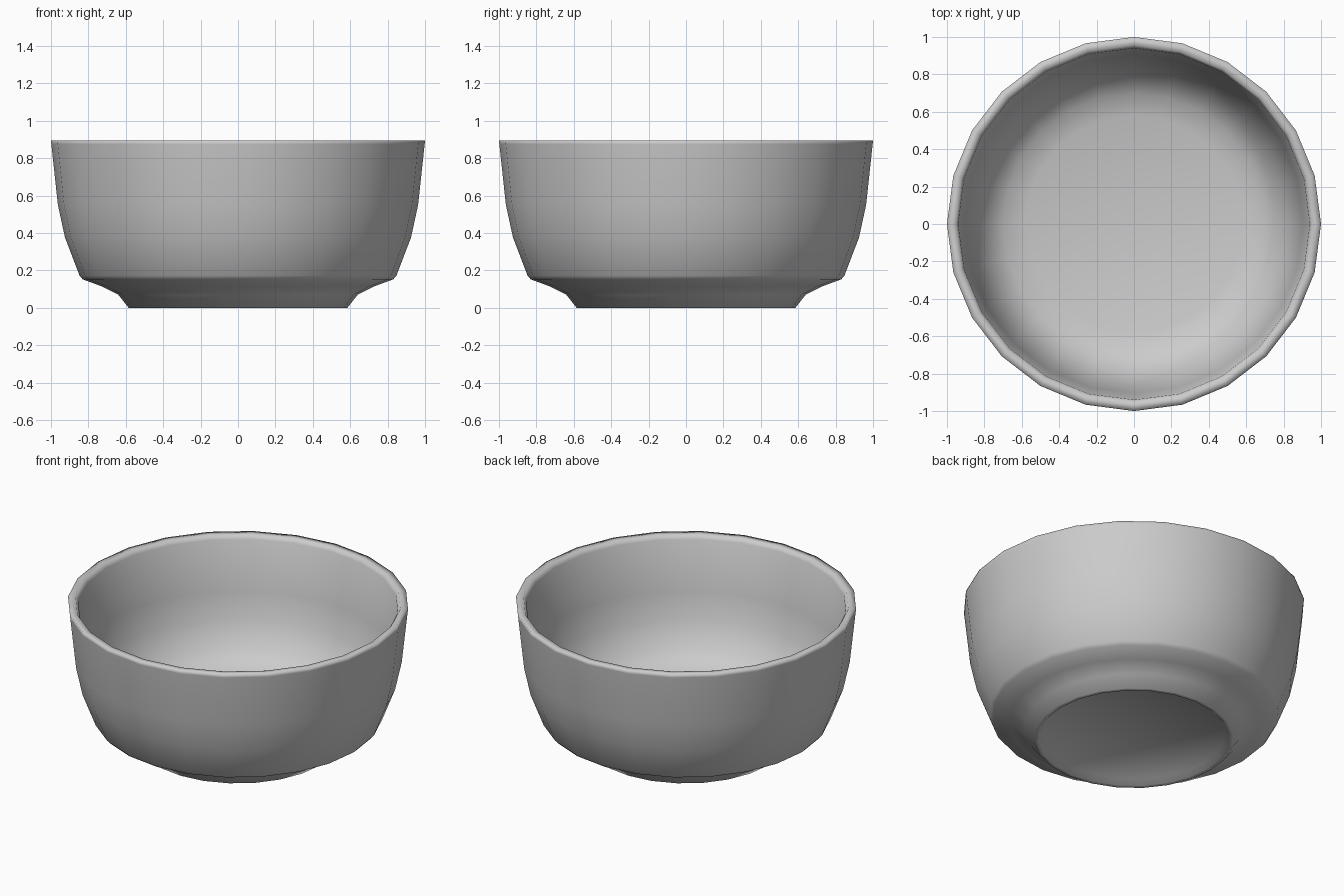
import bpy, bmesh, math

cube = bpy.data.objects.get("Cube")
if cube:
    bpy.data.objects.remove(cube, do_unlink=True)

SIDES = 24

grey = bpy.data.materials.new("plain grey")
grey.use_nodes = True
colour = (0.6, 0.6, 0.6, 1)
grey.diffuse_color = colour
grey.node_tree.nodes["Principled BSDF"].inputs["Base Color"].default_value = colour


def lathe(name, profile, material):
    """Spin an (r, z) profile, ending on the axis at both ends, about z."""
    bm = bmesh.new()
    verts = [bm.verts.new((r, 0, z)) for r, z in profile]
    edges = [bm.edges.new(pair) for pair in zip(verts, verts[1:])]
    bmesh.ops.spin(bm, geom=verts + edges, cent=(0, 0, 0), axis=(0, 0, 1),
                   angle=math.tau, steps=SIDES, use_merge=True)
    bmesh.ops.remove_doubles(bm, verts=bm.verts, dist=0.0005)
    bmesh.ops.recalc_face_normals(bm, faces=bm.faces)
    mesh = bpy.data.meshes.new(name)
    bm.to_mesh(mesh)
    bm.free()
    mesh.materials.append(material)
    mesh.shade_smooth()
    obj = bpy.data.objects.new(name, mesh)
    bpy.context.collection.objects.link(obj)
    return obj


# Recessed underside and foot ring
foot = [(0, 0.03), (0.53, 0.03), (0.56, 0), (0.585, 0)]
# Concave flare, narrow step and outer wall
outside = [(0.64, 0.07), (0.73, 0.115), (0.83, 0.152), (0.847, 0.172),
           (0.925, 0.375), (0.963, 0.55), (0.998, 0.875)]
# Thin rounded lip
rim = [(1, 0.895), (0.955, 0.895), (0.94, 0.87)]
# Inner wall curving into the floor
inside = [(0.905, 0.55), (0.865, 0.38), (0.79, 0.22), (0.7, 0.155),
          (0.58, 0.12), (0, 0.115)]

lathe("bowl", foot + outside + rim + inside, grey)
